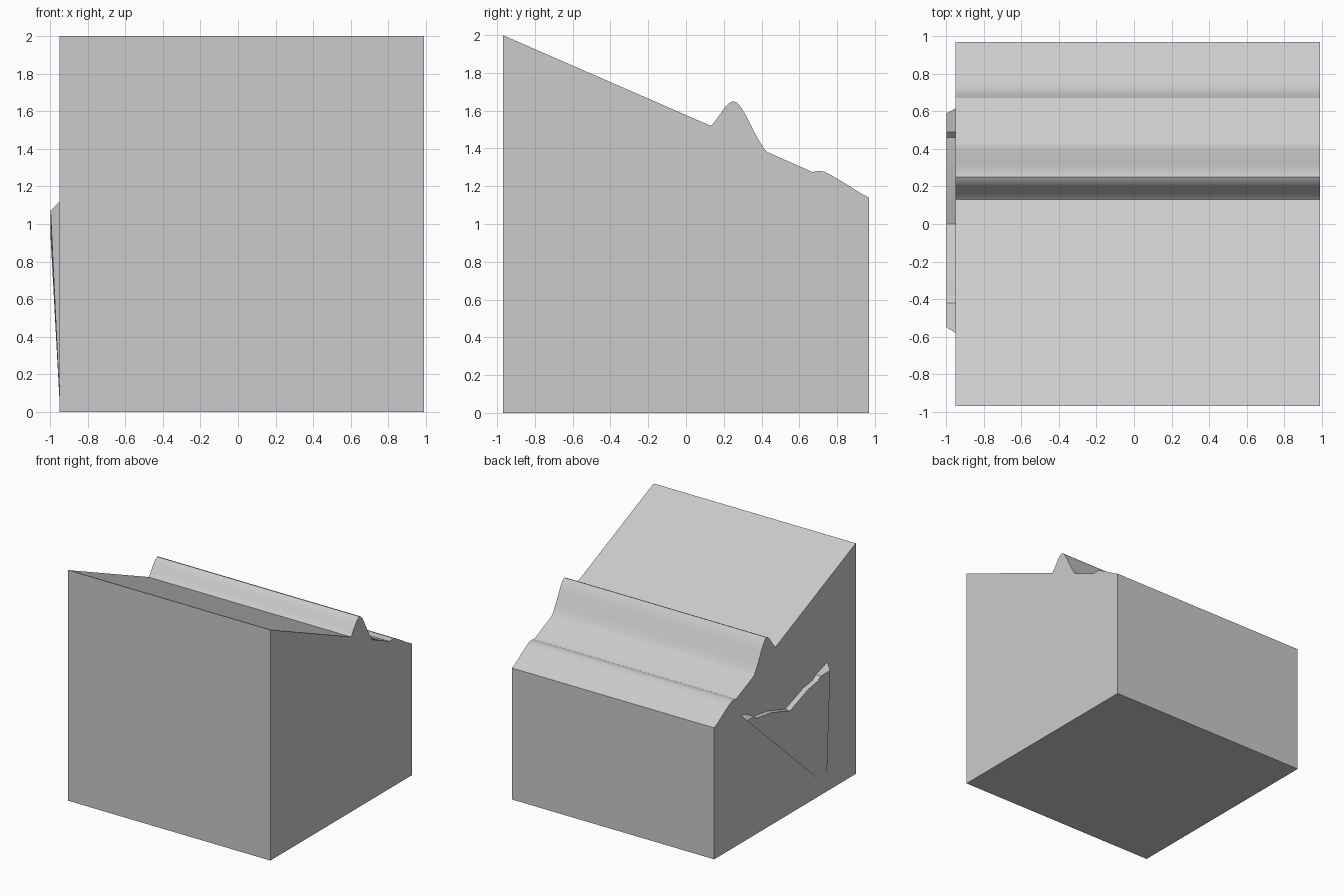
import bpy, bmesh, math

if "Cube" in bpy.data.objects:
    bpy.data.objects.remove(bpy.data.objects["Cube"])


def make_object(name, verts, faces):
    mesh = bpy.data.meshes.new(name)
    mesh.from_pydata(verts, [], faces)
    bm = bmesh.new()
    bm.from_mesh(mesh)
    bmesh.ops.recalc_face_normals(bm, faces=bm.faces)
    bm.to_mesh(mesh)
    bm.free()
    obj = bpy.data.objects.new(name, mesh)
    bpy.context.collection.objects.link(obj)
    bpy.ops.object.select_all(action='DESELECT')
    obj.select_set(True)
    bpy.context.view_layer.objects.active = obj
    bpy.ops.object.shade_smooth_by_angle(angle=math.radians(25))
    return obj


# Main block: side profile (y, z) extruded along x
profile = [(-0.97, 0), (-0.97, 2.0), (0.13, 1.52), (0.145, 1.532), (0.17, 1.567),
           (0.205, 1.615), (0.225, 1.638), (0.25, 1.65), (0.27, 1.643),
           (0.29, 1.62), (0.32, 1.57), (0.36, 1.49), (0.39, 1.435),
           (0.415, 1.397), (0.432, 1.38), (0.67, 1.275), (0.70, 1.281),
           (0.73, 1.278), (0.77, 1.258), (0.85, 1.21), (0.93, 1.16),
           (0.97, 1.14), (0.97, 0)]
n = len(profile)
verts = [(x, y, z) for x in (-0.95, 0.99) for y, z in profile]
faces = [tuple(range(n)), tuple(range(n, 2 * n))]
faces += [(i, (i + 1) % n, (i + 1) % n + n, i + n) for i in range(n)]
make_object("ridged_block", verts, faces)

# Thin ledge on the left side, fading down to a low point on the wall
ledge = [(0.59, 1.07), (0.49, 1.07), (0.46, 1.04), (0.25, 1.01), (0.12, 0.97),
         (0.0, 0.93), (-0.25, 1.02), (-0.38, 1.04), (-0.42, 1.07), (-0.55, 1.07)]
wall = [(0.615, 1.12)] + ledge[1:-1] + [(-0.58, 1.12)]
m = len(ledge)
verts = [(-0.998, y, z) for y, z in ledge] + [(-0.95, y, z) for y, z in wall]
verts.append((-0.95, -0.57, 0.05))
apex = 2 * m
faces = []
for i in range(m - 1):
    faces += [(i, i + 1, i + 1 + m, i + m), (i, i + 1, apex), (i + m, i + 1 + m, apex)]
faces += [(0, m, apex), (m - 1, 2 * m - 1, apex)]
make_object("side_ledge", verts, faces)
